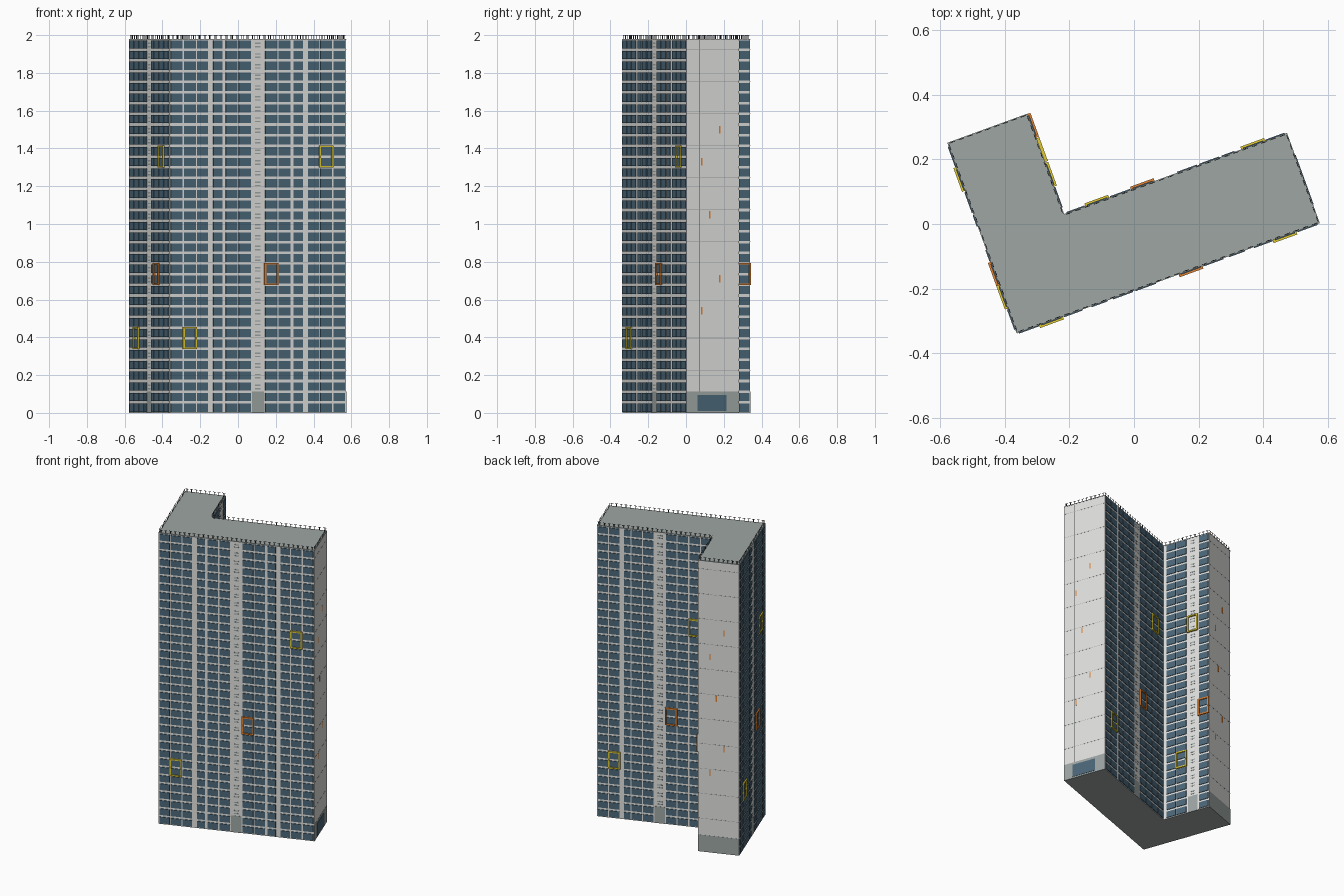
import bpy, bmesh, math
from mathutils import Vector

if "Cube" in bpy.data.objects:
    bpy.data.objects.remove(bpy.data.objects["Cube"])

ANG = math.radians(20)
U = Vector((math.cos(ANG), math.sin(ANG), 0))
V = Vector((-math.sin(ANG), math.cos(ANG), 0))
TOP = 1.98
FLOORS = 35
H = TOP / FLOORS


def material(name, rgb):
    m = bpy.data.materials.new(name)
    m.diffuse_color = (*rgb, 1)
    m.use_nodes = True
    m.node_tree.nodes["Principled BSDF"].inputs["Base Color"].default_value = m.diffuse_color
    return m


WALL = material("light concrete", (0.75, 0.75, 0.73))
GREY = material("mid grey", (0.34, 0.38, 0.37))
GLASS = material("blue glass", (0.070, 0.135, 0.19))
DARK = material("dark metal", (0.06, 0.065, 0.07))
YELLOW = material("yellow", (0.75, 0.58, 0.03))
ORANGE = material("orange", (0.75, 0.22, 0.03))

# L-shaped footprint, counter-clockwise
A = Vector((-0.362, -0.337, 0))
B = A + U * 0.995
C = B + V * 0.295
F = A + V * 0.625
E = F + U * 0.262
D = E - V * 0.33
CORNERS = [A, B, C, D, E, F]
SIDES = dict(zip(("long", "end_a", "inner_long", "inner_short", "end_b", "short"),
                 zip(CORNERS, CORNERS[1:] + CORNERS[:1])))
PARTS = {}


def box(part, mat, side, s, z, d):
    """Box on a facade: s along the wall, z height, d distance outward."""
    if part not in PARTS:
        PARTS[part] = (bmesh.new(), mat)
    bm = PARTS[part][0]
    p, q = SIDES[side]
    t = (q - p).normalized()
    n = Vector((t.y, -t.x, 0))
    v = [bm.verts.new(p + t * a + n * b + Vector((0, 0, c)))
         for c in z for b in d for a in s]
    for f in ((0, 1, 3, 2), (4, 6, 7, 5), (0, 4, 5, 1), (2, 3, 7, 6), (0, 2, 6, 4), (1, 5, 7, 3)):
        bm.faces.new([v[i] for i in f])


def finish(name, bm, mats):
    bmesh.ops.recalc_face_normals(bm, faces=bm.faces)
    me = bpy.data.meshes.new(name)
    bm.to_mesh(me)
    bm.free()
    for m in mats:
        me.materials.append(m)
    ob = bpy.data.objects.new(name, me)
    bpy.context.collection.objects.link(ob)


# tower body: concrete walls, grey roof and underside
bm = bmesh.new()
base = bm.faces.new([bm.verts.new(c) for c in CORNERS])
ext = bmesh.ops.extrude_face_region(bm, geom=[base], use_keep_orig=True)
bmesh.ops.translate(bm, vec=(0, 0, TOP),
                    verts=[g for g in ext["geom"] if isinstance(g, bmesh.types.BMVert)])
bm.normal_update()
for f in bm.faces:
    f.material_index = 1 if abs(f.normal.z) > 0.5 else 0
finish("tower", bm, [WALL, GREY])


# window columns and service bays on each facade
def mirrored(half, cols):
    return [c for a, b in cols for c in ((half - b, half - a), (half + a, half + b))]


COLUMNS = {
    "long": mirrored(0.497, [(0.037, 0.112), (0.112, 0.186), (0.196, 0.256),
                             (0.278, 0.347), (0.347, 0.421), (0.421, 0.495)]),
    "short": mirrored(0.3125, [(0.035, 0.08), (0.08, 0.155), (0.155, 0.23), (0.23, 0.305)]),
    "inner_long": [(0.002, 0.073), (0.073, 0.147), (0.167, 0.217), (0.217, 0.29), (0.29, 0.363),
                   (0.436, 0.51), (0.51, 0.585), (0.585, 0.66), (0.66, 0.727)],
    "inner_short": [(0.018, 0.093), (0.093, 0.168), (0.254, 0.328)],
}
BAYS = {"long": 0.497, "short": 0.3125, "inner_long": 0.3995, "inner_short": 0.211}

for side, cols in COLUMNS.items():
    for a, b in cols:
        for i in range(FLOORS):
            box("windows", GLASS, side, (a + 0.004, b - 0.004),
                (i * H + 0.006, i * H + 0.049), (-0.002, 0.004))
    mid = BAYS[side]
    # louvre slots and grey foot of the service bay
    for i in range(2, FLOORS):
        for k in (0.012, 0.030):
            box("louvres", GREY, side, (mid - 0.016, mid + 0.016),
                (i * H + k, i * H + k + 0.007), (-0.002, 0.001))
    box("bay_foot", GREY, side, (mid - 0.033, mid + 0.033), (0, 2 * H), (-0.002, 0.001))

# projecting coloured frames: centre along the wall for floors 23, 12 and 6
FRAMES = {"long": (0.880, 0.571, 0.112), "short": (0.505, 0.430, 0.118),
          "inner_long": (0.623, 0.473, 0.110), "inner_short": (0.211, 0.291, 0.130)}
for side, centres in FRAMES.items():
    for c, floor in zip(centres, (23, 12, 6)):
        name, mat = ("orange_frames", ORANGE) if floor == 12 else ("yellow_frames", YELLOW)
        s0, s1, z0, z1 = c - 0.039, c + 0.039, floor * H - 0.002, (floor + 2) * H + 0.002
        w, d = 0.009, (-0.002, 0.010)
        for s in ((s0, s0 + w), (s1 - w, s1)):
            box(name, mat, side, s, (z0, z1), d)
        for z in ((z0, z0 + w), (z1 - w, z1)):
            box(name, mat, side, (s0 + w, s1 - w), z, d)

# blank end walls: seams, grey foot and small orange strips
for side in ("end_a", "end_b"):
    length = (SIDES[side][1] - SIDES[side][0]).length
    for i in range(4, FLOORS, 3):
        box("panel_seams", GREY, side, (0, length), (i * H - 0.001, i * H + 0.001), (-0.002, 0.0005))
    box("end_foot", GREY, side, (0, length), (0, 2 * H), (-0.002, 0.001))
    for frac, z in ((0.63, 1.5), (0.29, 1.33), (0.44, 1.05), (0.63, 0.71), (0.29, 0.54)):
        s = frac * length
        box("accent_strips", ORANGE, side, (s - 0.004, s + 0.004), (z - 0.02, z + 0.02), (-0.002, 0.001))
box("wall_joint", DARK, "end_a", (0.072, 0.074), (2 * H, TOP), (-0.002, 0.0005))

# glazed entrance on one end
box("entrance_glass", GLASS, "end_a", (0.060, 0.223), (0.010, 0.096), (0, 0.003))

# roof edge and railing
for side, (p, q) in SIDES.items():
    length = (q - p).length
    box("roof_edge", GREY, side, (0, length), (TOP - 0.004, TOP + 0.0005), (-0.003, 0.001))
    n = round(length / 0.03)
    for i in range(n):
        s = (i + 0.5) * length / n
        box("railing", DARK, side, (s - 0.0015, s + 0.0015), (TOP, 1.9985), (-0.004, -0.001))
        box("railing", DARK, side, (s - 0.009, s + 0.009), (1.9975, 2.0), (-0.0035, -0.0015))

for part, (mesh, mat) in PARTS.items():
    finish(part, mesh, [mat])
